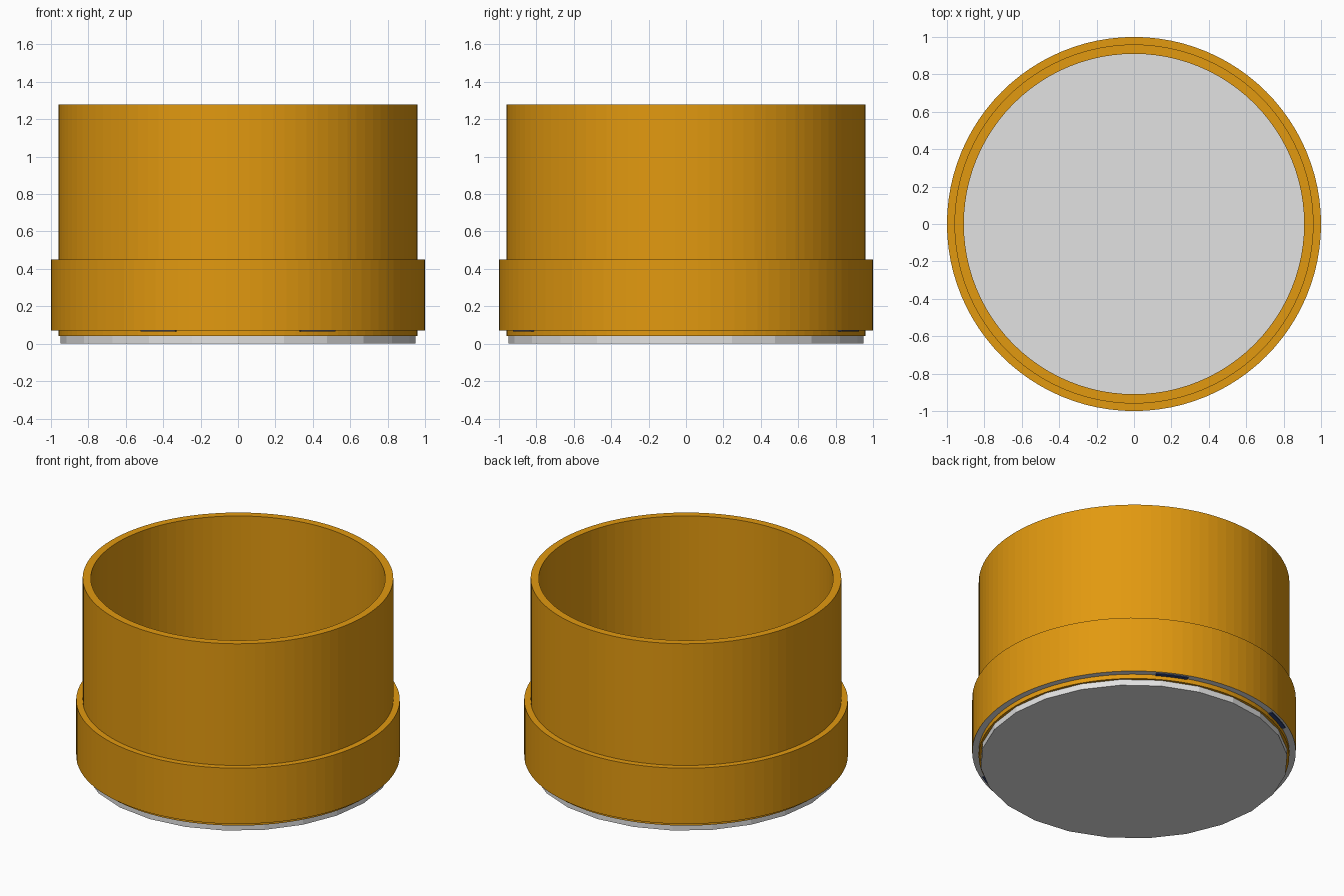
import bpy, bmesh
from math import sin, cos, tau, radians

cube = bpy.data.objects.get("Cube")
if cube:
    bpy.data.objects.remove(cube, do_unlink=True)


def material(name, r, g, b):
    m = bpy.data.materials.new(name)
    m.use_nodes = True
    m.diffuse_color = (r, g, b, 1)
    m.node_tree.nodes["Principled BSDF"].inputs["Base Color"].default_value = (r, g, b, 1)
    return m


amber = material("amber", 0.76, 0.32, 0.005)
pale_grey = material("pale grey", 0.76, 0.76, 0.76)
navy = material("dark blue", 0.03, 0.06, 0.22)


def finish(name, bm, mats):
    bmesh.ops.recalc_face_normals(bm, faces=bm.faces)
    mesh = bpy.data.meshes.new(name)
    bm.to_mesh(mesh)
    bm.free()
    for m in mats:
        mesh.materials.append(m)
    ob = bpy.data.objects.new(name, mesh)
    bpy.context.collection.objects.link(ob)
    return ob


def tube(name, inner, outer, low, high, mats, sides=96, start=0, sweep=tau):
    """Rectangular section swept round z, closed for a full turn."""
    bm = bmesh.new()
    full = abs(sweep - tau) < 1e-6
    section = [(inner, low), (outer, low), (outer, high), (inner, high)]
    loops = []
    for i in range(sides if full else sides + 1):
        a = start + sweep * i / sides
        loops.append([bm.verts.new((r * cos(a), r * sin(a), z)) for r, z in section])
    pairs = list(zip(loops, loops[1:]))
    if full:
        pairs.append((loops[-1], loops[0]))
    else:
        bm.faces.new(loops[0])
        bm.faces.new(loops[-1])
    for p, q in pairs:
        for k in range(4):
            n = (k + 1) % 4
            face = bm.faces.new((p[k], q[k], q[n], p[n]))
            # the underside takes the last material
            if k == 0:
                face.material_index = len(mats) - 1
    return finish(name, bm, mats)


# Open cylindrical wall and the wider collar around its foot
tube("cup_wall", 0.91, 0.96, 0.04, 1.28, [amber])
tube("lower_collar", 0.955, 1.0, 0.07, 0.45, [amber, pale_grey])

# Coarse round base plate that closes the bottom
bm = bmesh.new()
bmesh.ops.create_cone(bm, cap_ends=True, segments=24, radius1=0.95, radius2=0.95, depth=0.06)
bmesh.ops.translate(bm, verts=bm.verts, vec=(0, 0, 0.03))
finish("base_plate", bm, [pale_grey])

# Four small pads under the collar
for i, angle in enumerate((64, 116, 244, 296)):
    tube(f"collar_pad_{i + 1}", 0.957, 0.985, 0.064, 0.071, [navy],
         sides=4, start=radians(angle - 6), sweep=radians(12))
